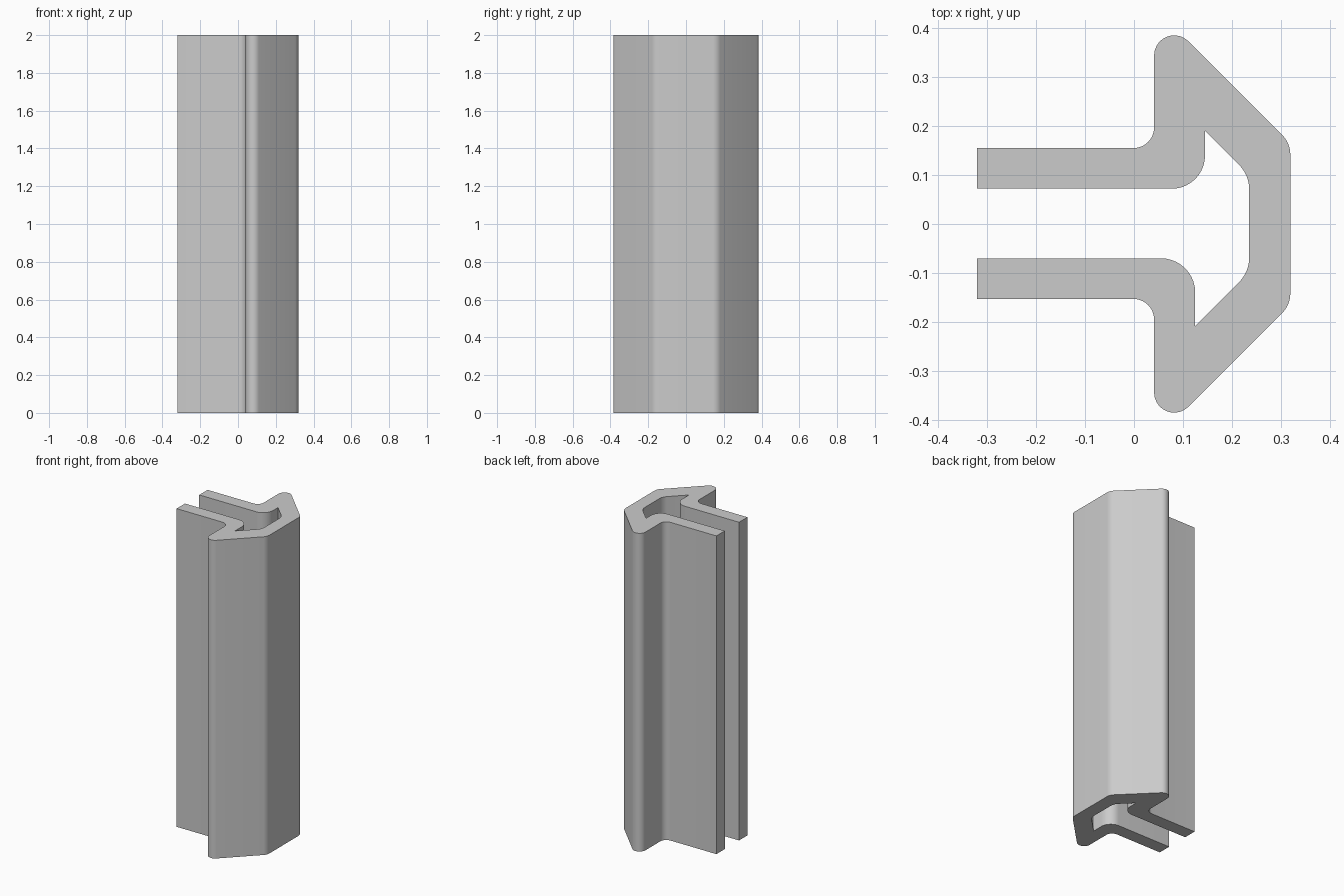
import bpy
import bmesh
import math
from mathutils import Vector

cube = bpy.data.objects.get("Cube")
if cube:
    bpy.data.objects.remove(cube, do_unlink=True)

HEIGHT = 2.0
ARC_STEPS = 10

# Cross-section corners: x, y, fillet radius
CORNERS = [
    (-0.32, 0.072, 0), (0.145, 0.072, 0.068), (0.145, 0.19, 0),       # inner face, back leg
    (0.235, 0.10, 0.07), (0.235, -0.098, 0.07),                       # inside of the head
    (0.125, -0.208, 0), (0.125, -0.07, 0.07), (-0.32, -0.07, 0),      # inner face, front leg
    (-0.32, -0.153, 0), (0.041, -0.153, 0.042), (0.041, -0.443, 0.041),  # front barb
    (0.319, -0.165, 0.055), (0.319, 0.165, 0.055),                    # outside of the head
    (0.041, 0.443, 0.041), (0.041, 0.155, 0.042), (-0.32, 0.155, 0),  # back barb
]


def rounded_outline(corners):
    """Replace each corner by an arc of its radius."""
    points = []
    for i, (x, y, radius) in enumerate(corners):
        corner = Vector((x, y))
        if radius == 0:
            points.append(corner)
            continue
        to_prev = (Vector(corners[i - 1][:2]) - corner).normalized()
        to_next = (Vector(corners[(i + 1) % len(corners)][:2]) - corner).normalized()
        half = to_prev.angle(to_next) / 2
        centre = corner + (to_prev + to_next).normalized() * radius / math.sin(half)
        start = corner + to_prev * radius / math.tan(half) - centre
        end = corner + to_next * radius / math.tan(half) - centre
        sweep = math.atan2(start.cross(end), start.dot(end))
        a0 = math.atan2(start.y, start.x)
        for k in range(ARC_STEPS + 1):
            a = a0 + sweep * k / ARC_STEPS
            points.append(centre + radius * Vector((math.cos(a), math.sin(a))))
    return points


# Extruded strip
bm = bmesh.new()
base = bm.faces.new([bm.verts.new((p.x, p.y, 0)) for p in rounded_outline(CORNERS)])
result = bmesh.ops.extrude_face_region(bm, geom=[base], use_keep_orig=True)
top = [v for v in result["geom"] if isinstance(v, bmesh.types.BMVert)]
bmesh.ops.translate(bm, verts=top, vec=(0, 0, HEIGHT))
bmesh.ops.recalc_face_normals(bm, faces=bm.faces)
mesh = bpy.data.meshes.new("profile_strip")
bm.to_mesh(mesh)
bm.free()
strip = bpy.data.objects.new("profile_strip", mesh)
bpy.context.collection.objects.link(strip)

# Plain grey
grey = bpy.data.materials.new("light_grey")
grey.use_nodes = True
colour = (0.6, 0.6, 0.6, 1)
grey.diffuse_color = colour
grey.node_tree.nodes["Principled BSDF"].inputs["Base Color"].default_value = colour
mesh.materials.append(grey)

# Smooth fillets, sharp ends
bpy.ops.object.select_all(action="DESELECT")
strip.select_set(True)
bpy.context.view_layer.objects.active = strip
bpy.ops.object.shade_smooth_by_angle(angle=math.radians(30))
